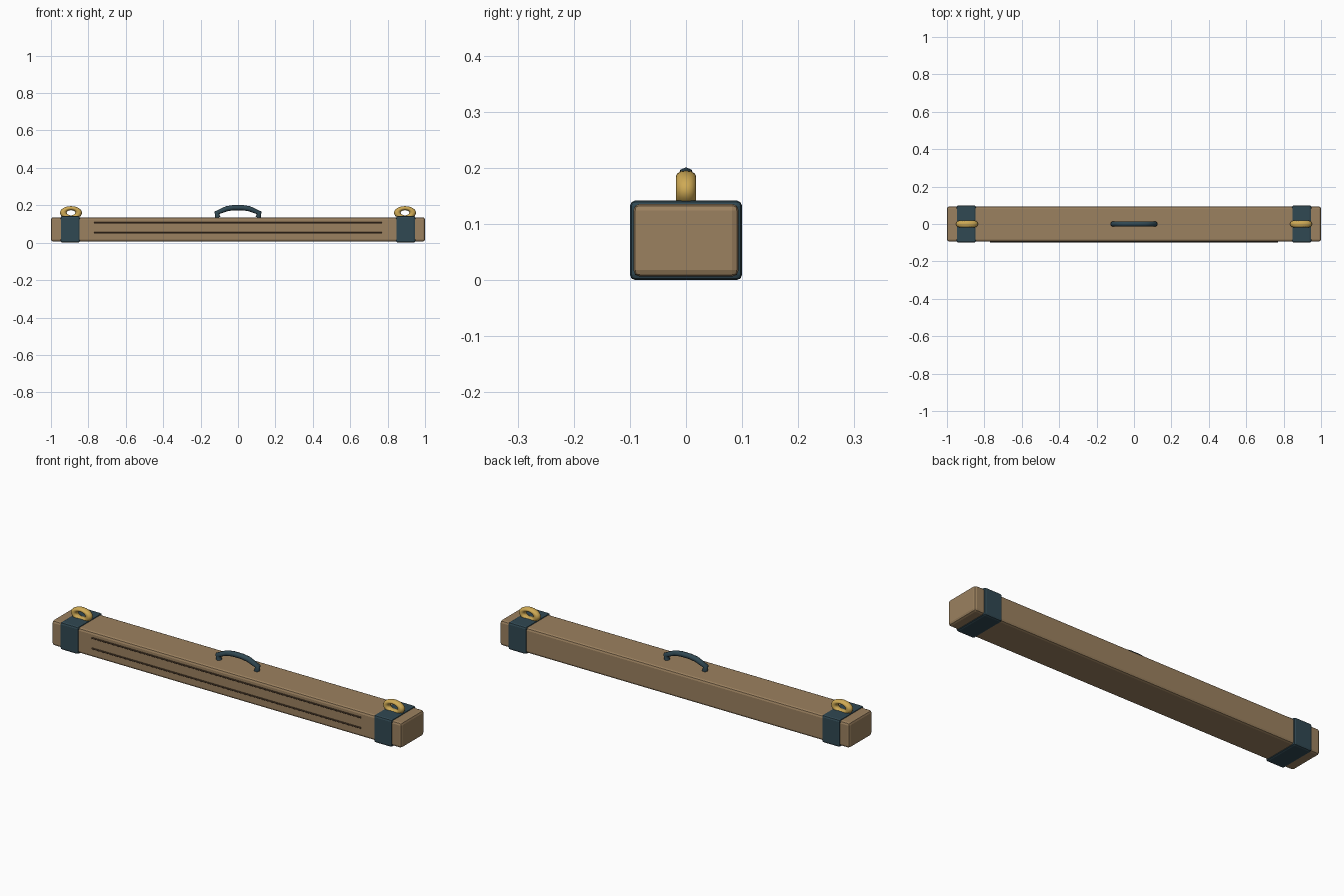
import bpy, math

cube = bpy.data.objects.get("Cube")
if cube:
    bpy.data.objects.remove(cube, do_unlink=True)


def material(name, rgb):
    m = bpy.data.materials.new(name)
    m.use_nodes = True
    m.diffuse_color = (*rgb, 1)
    m.node_tree.nodes["Principled BSDF"].inputs["Base Color"].default_value = (*rgb, 1)
    return m


wood = material("tan wood", (0.33, 0.22, 0.115))
grain = material("dark grain", (0.075, 0.045, 0.025))
steel = material("blue steel", (0.03, 0.065, 0.085))
brass = material("brass", (0.62, 0.40, 0.09))


def smooth(ob):
    bpy.ops.object.select_all(action="DESELECT")
    ob.select_set(True)
    bpy.context.view_layer.objects.active = ob
    bpy.ops.object.shade_smooth_by_angle(angle=math.radians(35))


def box(name, loc, size, mat, bevel, segments=2):
    bpy.ops.mesh.primitive_cube_add(size=1, location=loc)
    ob = bpy.context.object
    ob.name = name
    ob.scale = size
    bpy.ops.object.transform_apply(location=False, rotation=False, scale=True)
    ob.data.materials.append(mat)
    mod = ob.modifiers.new("rounded edges", "BEVEL")
    mod.width, mod.segments = bevel, segments
    return ob


def rod(name, points, radius, mat, sides=2):
    cu = bpy.data.curves.new(name, "CURVE")
    cu.dimensions = "3D"
    cu.bevel_depth, cu.bevel_resolution = radius, sides
    cu.use_fill_caps = True
    sp = cu.splines.new("POLY")
    sp.points.add(len(points) - 1)
    for p, co in zip(sp.points, points):
        p.co = (*co, 1)
    ob = bpy.data.objects.new(name, cu)
    bpy.context.collection.objects.link(ob)
    cu.materials.append(mat)
    return ob


# Long timber body
box("beam", (0, 0, 0.071), (2, 0.188, 0.13), wood, 0.012)

# Grain lines on the front face
for name, z in (("lower_grain", 0.052), ("upper_grain", 0.106)):
    rod(name, [(-0.77, -0.094, z), (0.77, -0.094, z)], 0.004, grain)

# Metal bands and lifting rings at both ends
for side, sx in (("left", 1), ("right", -1)):
    box(side + "_band", (sx * 0.897, 0, 0.071), (0.104, 0.2, 0.142), steel, 0.01)
    bpy.ops.mesh.primitive_torus_add(
        location=(sx * 0.893, 0, 0.16), rotation=(math.pi / 2, 0, 0),
        major_radius=0.041, minor_radius=0.018, major_segments=24, minor_segments=12)
    ring = bpy.context.object
    ring.name = side + "_ring"
    ring.scale.y = 0.6
    ring.data.materials.append(brass)
    smooth(ring)

# Arched carrying handle
half = [(0.108, 0.135), (0.113, 0.16), (0.06, 0.182), (0.025, 0.187)]
path = [(-x, 0, z) for x, z in half] + [(x, 0, z) for x, z in reversed(half)]
rod("handle", path, 0.014, steel)
